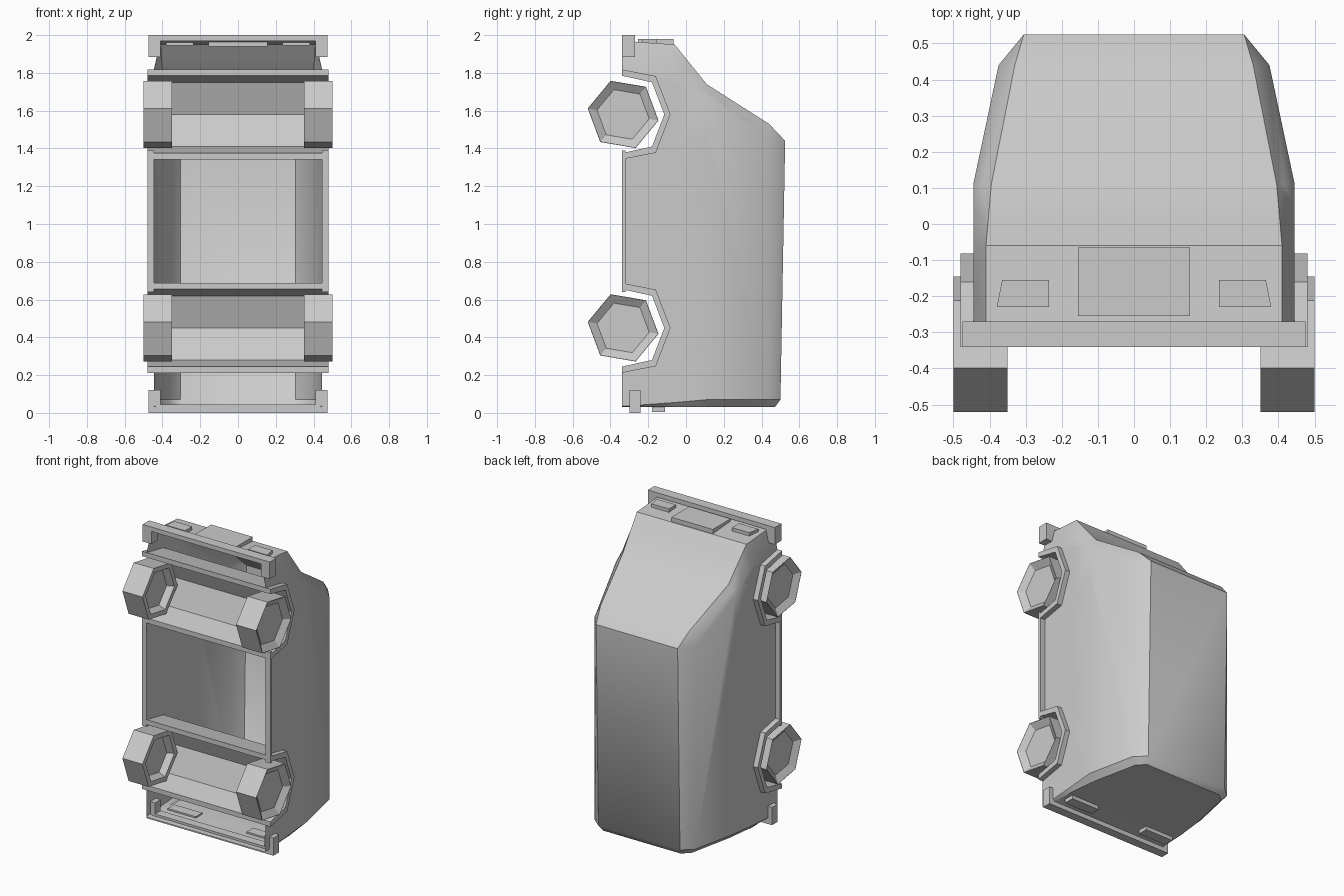
import bpy, bmesh, math
from mathutils import Vector

cube = bpy.data.objects.get("Cube")
if cube:
    bpy.data.objects.remove(cube, do_unlink=True)

grey = bpy.data.materials.new("plain grey")
grey.use_nodes = True
grey.diffuse_color = (0.6, 0.6, 0.6, 1)
grey.node_tree.nodes["Principled BSDF"].inputs["Base Color"].default_value = (0.6, 0.6, 0.6, 1)

ARCH_Z = {"rear": 0.45, "front": 1.58}
WHEEL_Y = -0.333


def finish(name, bm, smooth=None):
    bmesh.ops.recalc_face_normals(bm, faces=bm.faces)
    mesh = bpy.data.meshes.new(name)
    bm.to_mesh(mesh)
    bm.free()
    mesh.materials.append(grey)
    ob = bpy.data.objects.new(name, mesh)
    bpy.context.collection.objects.link(ob)
    if smooth:
        bpy.ops.object.select_all(action='DESELECT')
        ob.select_set(True)
        bpy.context.view_layer.objects.active = ob
        bpy.ops.object.shade_smooth_by_angle(angle=math.radians(smooth))
    return ob


def prism(name, points, offset):
    """Extrude a closed outline along an offset vector."""
    bm = bmesh.new()
    face = bm.faces.new([bm.verts.new(p) for p in points])
    new = bmesh.ops.extrude_face_region(bm, geom=[face])["geom"]
    bmesh.ops.translate(bm, vec=offset, verts=[v for v in new if isinstance(v, bmesh.types.BMVert)])
    if not face.is_valid or len(bm.faces) < len(points) + 2:
        bm.faces.new(bm.verts[:len(points)])
    return finish(name, bm)


def box(name, x, y, z):
    outline = [(x[0], y[0], z[0]), (x[1], y[0], z[0]), (x[1], y[1], z[0]), (x[0], y[1], z[0])]
    return prism(name, outline, (0, 0, z[1] - z[0]))


def arch(zc, grow):
    """Open arch outline as (y, z) points, from nose side to tail side."""
    half = [(-0.34, 0.205 + grow), (-0.18 + grow * 0.6, 0.17 + grow), (-0.115 + grow, 0)]
    return [(y, zc + h) for y, h in half] + [(y, zc - h) for y, h in half[1::-1]]


# Body shell: columns run from tail to nose, rows from sill to roof corner
tail = [(0.435, -0.34, 0.03), (0.425, -0.06, 0.03), (0.405, 0.11, 0.03), (0.34, 0.42, 0.03), (0.29, 0.47, 0.03)]
tail_side = [(0.445, -0.34, 0.035), (0.445, -0.06, 0.055), (0.445, 0.11, 0.07), (0.375, 0.44, 0.07), (0.305, 0.5, 0.07)]
nose_side = [(0.445, -0.34, 1.82), (0.445, -0.06, 1.8), (0.445, 0.11, 1.67), (0.375, 0.44, 1.44), (0.305, 0.525, 1.44)]
nose = [(0.41, -0.34, 1.97), (0.41, -0.06, 1.95), (0.395, 0.11, 1.74), (0.33, 0.44, 1.53), (0.305, 0.525, 1.44)]
columns = [tail, tail_side, nose_side, nose]

bm = bmesh.new()
grids = []
for s in (1, -1):
    grid = [[bm.verts.new((s * x, y, z)) for x, y, z in col] for col in columns]
    for a, b in zip(grid, grid[1:]):
        for r in range(4):
            bm.faces.new((a[r], b[r], b[r + 1], a[r + 1]))
    grids.append(grid[0] + [grid[1][4]] + grid[3][::-1])
left, right = grids
for i in range(len(left) - 1):
    bm.faces.new((left[i], left[i + 1], right[i + 1], right[i]))
bmesh.ops.remove_doubles(bm, verts=bm.verts, dist=0.0005)
bmesh.ops.recalc_face_normals(bm, faces=bm.faces)

# Cut the wheel arches out of the lower sides
for zc in ARCH_Z.values():
    path = arch(zc, 0.015)
    planes = []
    for (y0, z0), (y1, z1) in zip(path, path[1:]):
        n = Vector((0, z1 - z0, y0 - y1)).normalized()
        co = Vector((0, y0, z0))
        if (Vector((0, -0.3, zc)) - co).dot(n) > 0:
            n = -n
        planes.append((co, n))
    for co, n in planes:
        side = [f for f in bm.faces if abs(f.normal.x) > 0.5 and all(v.co.y < 0.12 for v in f.verts)
                and abs(f.calc_center_median().x) > 0.3]
        geom = set(side)
        for f in side:
            geom.update(f.verts)
            geom.update(f.edges)
        bmesh.ops.bisect_plane(bm, geom=list(geom), plane_co=co, plane_no=n)
    inside = [f for f in bm.faces if abs(f.calc_center_median().x) > 0.3
              and all((f.calc_center_median() - co).dot(n) < 0 for co, n in planes)]
    bmesh.ops.delete(bm, geom=inside, context='FACES')
finish("body_shell", bm, 40)

# Wheel wells with lips, and wheels with dished faces
for end, zc in ARCH_Z.items():
    loop = arch(zc, 0) + arch(zc, 0.033)[::-1]
    prism(end + "_wheel_well", [(-0.48, y, z) for y, z in loop], (0.96, 0, 0))
    for s, hand in ((1, "left"), (-1, "right")):
        bm = bmesh.new()
        rings = []
        for x, radius in ((0.39, 0.13), (0.35, 0.155), (0.35, 0.19), (0.5, 0.19), (0.5, 0.188), (0.47, 0.14)):
            angles = [math.radians(110.4 + 60 * k) for k in range(6)]
            rings.append([bm.verts.new((s * x, WHEEL_Y + radius * math.cos(a), zc + radius * math.sin(a)))
                          for a in angles])
        for a, b in zip(rings, rings[1:]):
            for k in range(6):
                bm.faces.new((a[k], a[k - 1], b[k - 1], b[k]))
        bm.faces.new(rings[0])
        bm.faces.new(rings[-1])
        finish(f"{end}_{hand}_wheel", bm)

# Parts mirrored on both sides
for s, hand in ((1, "left"), (-1, "right")):
    def span(a, b):
        return sorted((s * a, s * b))
    box(hand + "_sill", span(0.445, 0.48), (-0.34, -0.32), (0.64, 1.39))
    box(hand + "_front_bumper_end", span(0.41, 0.475), (-0.34, -0.27), (1.885, 2.0))
    box(hand + "_rear_bumper_end", span(0.41, 0.475), (-0.3, -0.24), (0, 0.12))
    box(hand + "_tail_light", span(0.19, 0.4), (-0.18, -0.11), (0.005, 0.04))
    lamp = [(0.235, -0.23), (0.38, -0.23), (0.365, -0.155), (0.235, -0.155)]
    prism(hand + "_headlight", [(s * x, y, 1.945) for x, y in lamp], (0, 0, 0.035))

# Bumper bars and grille
box("front_bumper_bar", (-0.475, 0.475), (-0.34, -0.27), (1.97, 2.0))
box("rear_bumper_bar", (-0.475, 0.475), (-0.3, -0.24), (0, 0.045))
box("grille", (-0.155, 0.155), (-0.255, -0.065), (1.94, 1.98))
